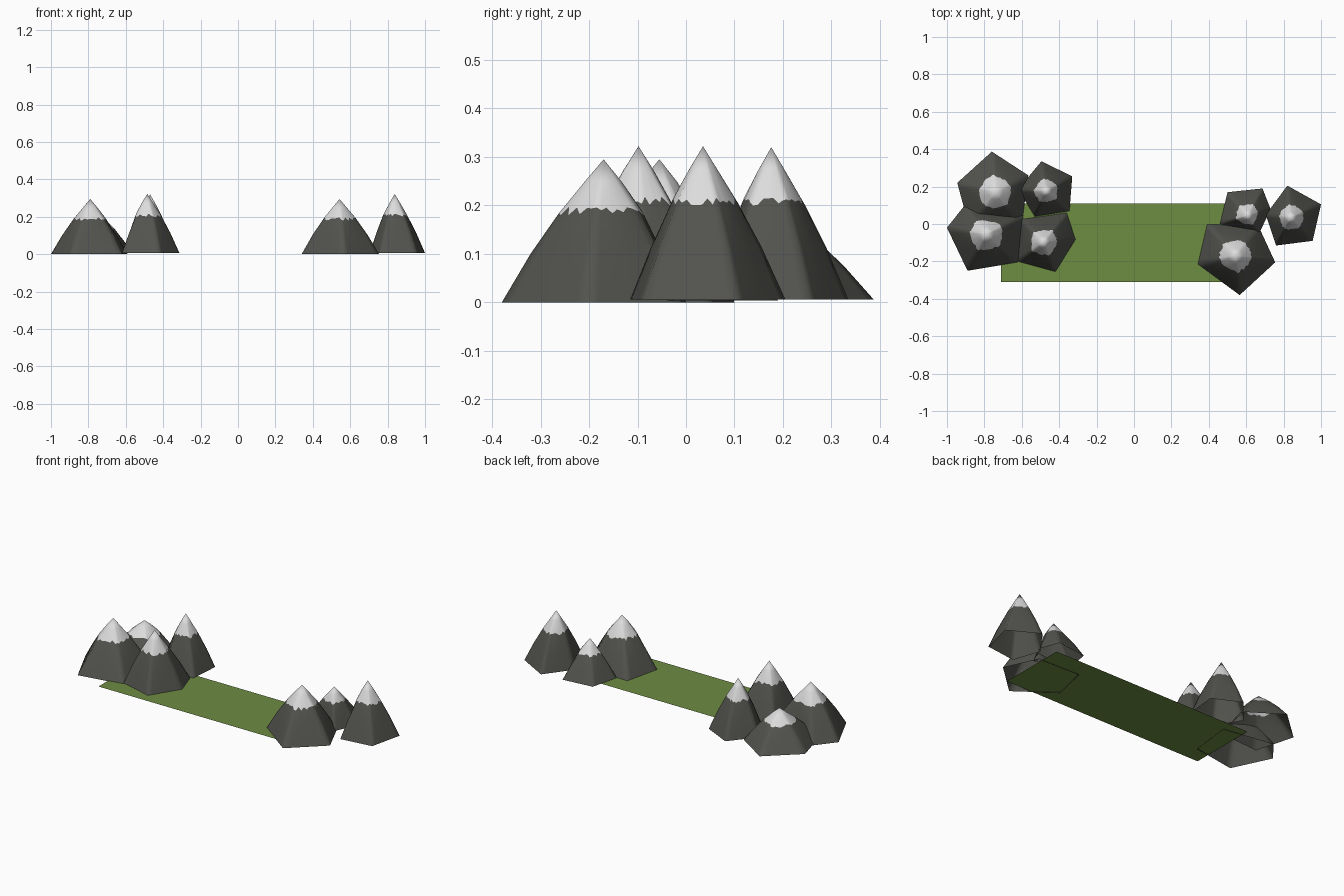
import bpy, bmesh, random
from mathutils import Vector

if "Cube" in bpy.data.objects:
    bpy.data.objects.remove(bpy.data.objects["Cube"])

random.seed(4)


def material(name, rgb):
    m = bpy.data.materials.new(name)
    m.diffuse_color = (*rgb, 1)
    m.use_nodes = True
    m.node_tree.nodes["Principled BSDF"].inputs["Base Color"].default_value = m.diffuse_color
    return m


rock = material("dark_rock", (0.085, 0.085, 0.076))
snow = material("snow_white", (0.72, 0.72, 0.72))
grass = material("grass_green", (0.155, 0.265, 0.055))


def add_object(name, bm, mats):
    mesh = bpy.data.meshes.new(name)
    bm.to_mesh(mesh)
    bm.free()
    for m in mats:
        mesh.materials.append(m)
    ob = bpy.data.objects.new(name, mesh)
    bpy.context.collection.objects.link(ob)
    return ob


# (radius fraction, height fraction, roundness) from foot to near the peak
PROFILE = [(1.0, 0.0, 0.0), (0.73, 0.34, 0.15), (0.45, 0.64, 0.5), (0.21, 0.84, 0.8)]
SNOW_RING = 2
STEPS = 8


def mountain(name, tip, base_z, corners):
    """Open five-sided foot that rounds off towards a pointed snowy peak."""
    centre = Vector(tip[:2])
    corners = [Vector(c) for c in corners]
    outline = []
    for i, a in enumerate(corners):
        b = corners[(i + 1) % len(corners)]
        outline += [a.lerp(b, s / STEPS) - centre for s in range(STEPS)]
    mean = sum(p.length for p in outline) / len(outline)
    bm = bmesh.new()
    rings = []
    for k, (rad, h, rnd) in enumerate(PROFILE):
        ring = []
        for p in outline:
            # ragged snow line slides along the slope
            j = random.uniform(-0.03, 0.03) if k == SNOW_RING else 0
            q = p.lerp(p.normalized() * mean, rnd) * (rad - j) + centre
            ring.append(bm.verts.new((*q, base_z + (tip[2] - base_z) * (h + j))))
        rings.append(ring)
    peak = bm.verts.new(tip)
    n = len(outline)
    for k in range(len(rings)):
        for i in range(n):
            j = (i + 1) % n
            if k + 1 < len(rings):
                f = bm.faces.new((rings[k][i], rings[k][j], rings[k + 1][j], rings[k + 1][i]))
            else:
                f = bm.faces.new((rings[k][i], rings[k][j], peak))
            f.material_index = 1 if k >= SNOW_RING else 0
            f.smooth = True
    add_object(name, bm, (rock, snow))


# Left mountain group (corners run counter-clockwise)
mountain("left_back_low_mountain", (-0.74, 0.17, 0.21), 0.006,
         [(-0.76, 0.387), (-0.945, 0.22), (-0.88, -0.02), (-0.60, 0.0), (-0.565, 0.26)])
mountain("left_front_wide_mountain", (-0.79, -0.055, 0.295), 0.0,
         [(-1.0, -0.02), (-0.89, -0.25), (-0.62, -0.205), (-0.59, 0.05), (-0.905, 0.1)])
mountain("left_front_tall_mountain", (-0.485, -0.098, 0.322), 0.006,
         [(-0.36, 0.06), (-0.60, 0.025), (-0.62, -0.2), (-0.42, -0.255), (-0.313, -0.083)])
mountain("left_back_tall_mountain", (-0.47, 0.176, 0.32), 0.006,
         [(-0.495, 0.335), (-0.62, 0.185), (-0.53, 0.04), (-0.345, 0.07), (-0.33, 0.255)])

# Right mountain group
mountain("right_front_wide_mountain", (0.543, -0.17, 0.295), 0.0,
         [(0.39, 0.0), (0.34, -0.215), (0.565, -0.38), (0.755, -0.205), (0.665, -0.01)])
mountain("right_small_mountain", (0.607, 0.045, 0.22), 0.004,
         [(0.50, 0.17), (0.46, 0.0), (0.67, -0.05), (0.73, 0.08), (0.687, 0.19)])
mountain("right_tall_mountain", (0.838, 0.035, 0.322), 0.006,
         [(0.82, 0.205), (0.705, 0.05), (0.76, -0.115), (0.955, -0.09), (1.0, 0.105)])

# Flat grass strip joining the two groups
bm = bmesh.new()
bm.faces.new([bm.verts.new((x, y, 0.003)) for x, y in
              ((-0.71, -0.31), (0.64, -0.31), (0.64, 0.11), (-0.71, 0.11))])
add_object("grass_field", bm, (grass,))
